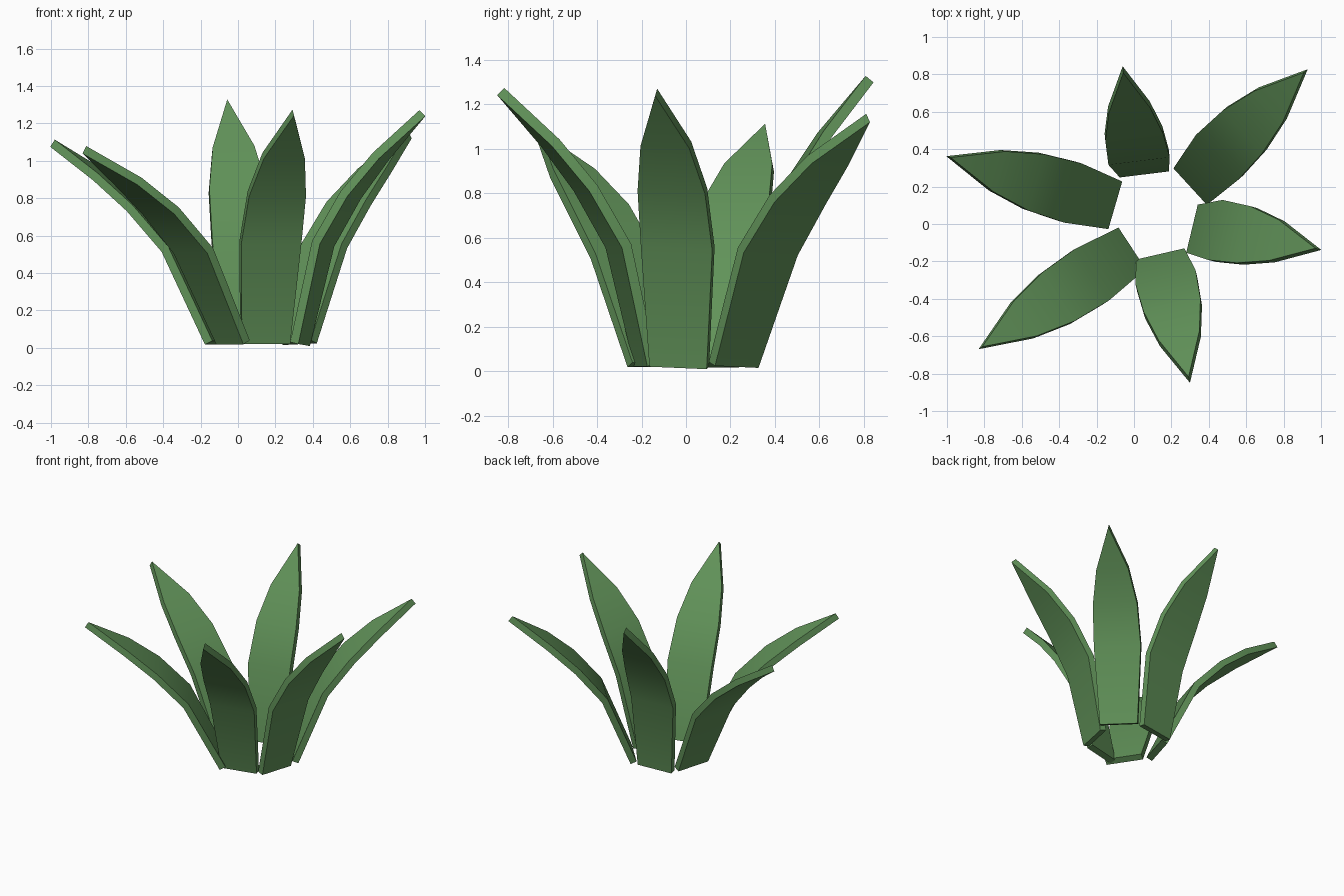
import bpy, bmesh, math
from mathutils import Matrix, Vector

if "Cube" in bpy.data.objects:
    bpy.data.objects.remove(bpy.data.objects["Cube"])

green = bpy.data.materials.new("leaf green")
green.diffuse_color = (0.12, 0.29, 0.10, 1)
green.use_nodes = True
green.node_tree.nodes["Principled BSDF"].inputs["Base Color"].default_value = green.diffuse_color

THICK = 0.046
SEGMENTS = [0.555, 0.305, 0.265, 0.325]      # spine lengths
BENDS = [15, -2, -10.5, -16.5]               # elevation relative to the chord
WIDTHS = [0.265, 0.33, 0.312, 0.225, 0.0]    # width at each station


def leaf(name, base, azimuth, chord, roll):
    # Spine points (outward, up) and elevation at each station
    angles = [math.radians(chord + b) for b in BENDS]
    spine = [(0.0, 0.0)]
    for length, a in zip(SEGMENTS, angles):
        r, z = spine[-1]
        spine.append((r + length * math.cos(a), z + length * math.sin(a)))
    elev = [angles[0]] + [(a + b) / 2 for a, b in zip(angles, angles[1:])] + [angles[-1]]

    # Four-cornered section at each station, a single edge at the tip
    bm = bmesh.new()
    rings = []
    for (r, z), w, e in zip(spine, WIDTHS, elev):
        n = Vector((math.sin(e), 0, -math.cos(e))) * THICK
        sides = (1, -1) if w else (0,)
        inner = [bm.verts.new((r, s * w / 2, z)) for s in sides]
        outer = [bm.verts.new(v.co + n) for v in inner]
        rings.append(inner + outer[::-1])
    bm.faces.new(rings[0])
    for a, b in zip(rings, rings[1:]):
        if len(b) == 4:
            for i in range(4):
                j = (i + 1) % 4
                bm.faces.new((a[i], a[j], b[j], b[i]))
        else:
            i0, i1, o1, o0 = a
            ti, to = b
            bm.faces.new((i0, i1, ti))
            bm.faces.new((i1, o1, to, ti))
            bm.faces.new((o1, o0, to))
            bm.faces.new((o0, i0, ti, to))
    bmesh.ops.recalc_face_normals(bm, faces=bm.faces)
    bm.transform(Matrix.Translation(base)
                 @ Matrix.Rotation(math.radians(azimuth), 4, 'Z')
                 @ Matrix.Rotation(math.radians(-roll), 4, 'X'))

    # Smooth along the bend, sharp at the rim
    mesh = bpy.data.meshes.new(name)
    bm.to_mesh(mesh)
    bm.free()
    mesh.materials.append(green)
    mesh.polygons.foreach_set("use_smooth", [True] * len(mesh.polygons))
    mesh.set_sharp_from_angle(angle=math.radians(30))
    bpy.context.collection.objects.link(bpy.data.objects.new(name, mesh))


# Ring of six leaves: base point, heading, steepness, sideways roll
leaf("back_leaf", (0.055, 0.265, 0.028), 97, 67.3, 2)
leaf("back_right_leaf", (0.30, 0.20, 0.037), 42.5, 52.8, 2)
leaf("right_leaf", (0.31, -0.025, 0.025), -13.5, 62.2, 2.4)
leaf("front_leaf", (0.14, -0.16, 0.032), -77, 61.8, 0)
leaf("front_left_leaf", (-0.01, -0.13, 0.04), 213.3, 47.6, 0)
leaf("left_leaf", (-0.10, 0.10, 0.037), 163.8, 49.9, 0)
